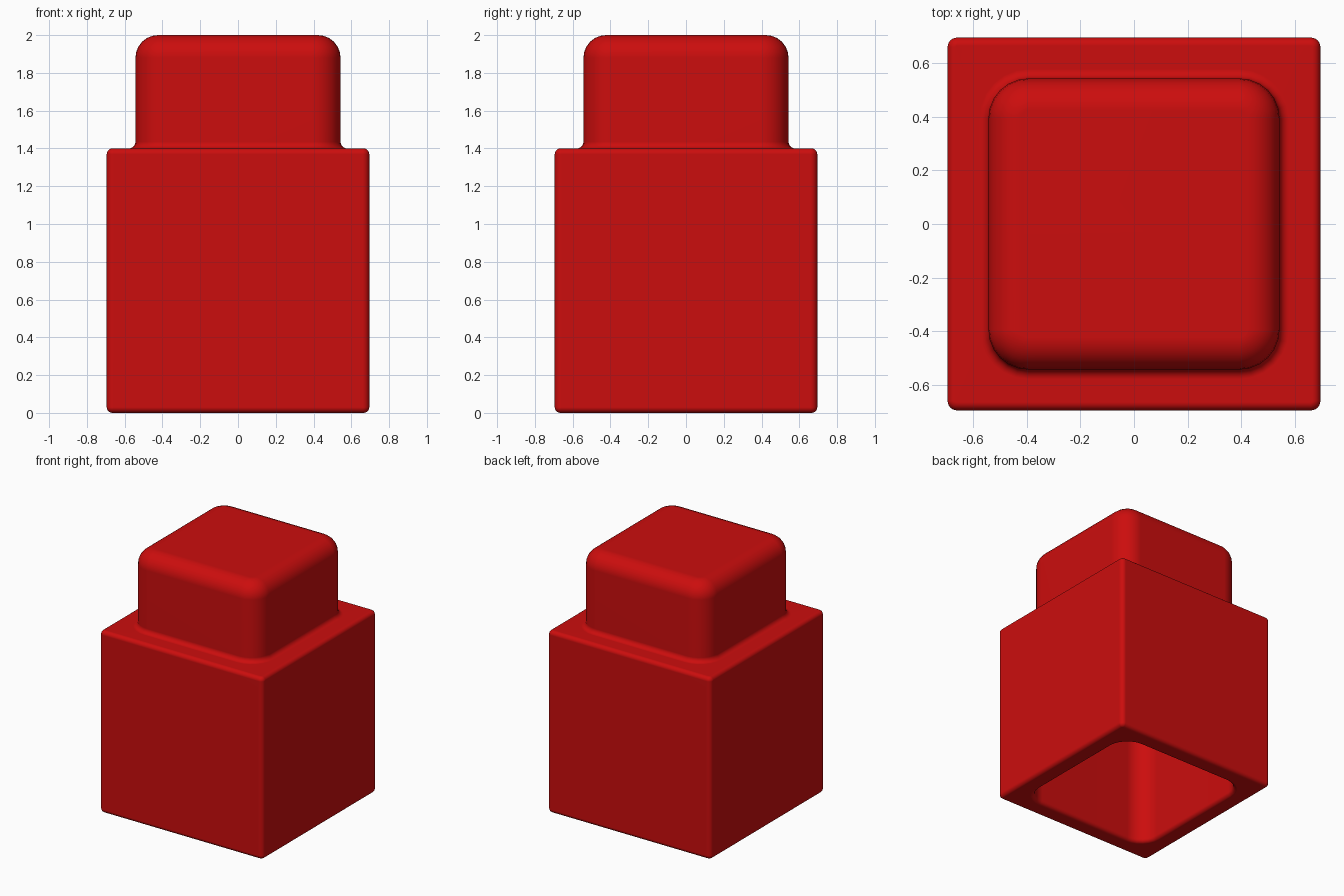
import bpy, bmesh
from math import sin, cos, pi, radians

cube = bpy.data.objects.get("Cube")
if cube:
    bpy.data.objects.remove(cube, do_unlink=True)

STEPS = 6          # segments in every rounded edge
BODY, PEG, SOCKET = 0.695, 0.543, 0.55
BODY_TOP, TOP, SOCKET_TOP = 1.4, 2.0, 1.2


def rounded_square(half, radius, z):
    """Points of a square outline with rounded corners."""
    points = []
    for corner in range(4):
        mid = (corner + 0.5) * pi / 2
        cx = (1 if cos(mid) > 0 else -1) * (half - radius)
        cy = (1 if sin(mid) > 0 else -1) * (half - radius)
        for i in range(STEPS + 1):
            a = (corner + i / STEPS) * pi / 2
            points.append((cx + radius * cos(a), cy + radius * sin(a), z))
    return points


def edge_arc(half, corner, z, r, start, end):
    """Outlines following a quarter round centred r inside (or outside) half."""
    rings = []
    for i in range(STEPS + 1):
        a = radians(start + (end - start) * i / STEPS)
        offset = r * cos(a)
        rings.append((half + offset, corner + offset, z + r * sin(a)))
    return rings


# Profile from the socket ceiling, out through the mouth, up to the peg top
profile = edge_arc(SOCKET - 0.05, 0.1, SOCKET_TOP - 0.05, 0.05, 90, 0)
profile += edge_arc(SOCKET + 0.03, 0.18, 0.03, 0.03, 180, 270)
profile += edge_arc(BODY - 0.03, 0.005, 0.03, 0.03, -90, 0)
profile += edge_arc(BODY - 0.03, 0.005, BODY_TOP - 0.03, 0.03, 0, 90)
profile += edge_arc(PEG + 0.035, 0.185, BODY_TOP + 0.035, 0.035, 270, 180)
profile += edge_arc(PEG - 0.12, 0.03, TOP - 0.12, 0.12, 0, 90)

# Loft the outlines into one closed block
bm = bmesh.new()
rings = [[bm.verts.new(p) for p in rounded_square(*ring)] for ring in profile]
for low, high in zip(rings, rings[1:]):
    for i in range(len(low)):
        j = (i + 1) % len(low)
        bm.faces.new((low[i], low[j], high[j], high[i]))
bm.faces.new(rings[0][::-1])
bm.faces.new(rings[-1])
bmesh.ops.recalc_face_normals(bm, faces=bm.faces)
mesh = bpy.data.meshes.new("stacking_block")
bm.to_mesh(mesh)
bm.free()
block = bpy.data.objects.new("stacking_block", mesh)
bpy.context.collection.objects.link(block)

# Red plastic
red = bpy.data.materials.new("red_plastic")
red.use_nodes = True
colour = (0.6, 0.004, 0.004, 1)
red.diffuse_color = colour
red.node_tree.nodes["Principled BSDF"].inputs["Base Color"].default_value = colour
mesh.materials.append(red)

# Smooth rounded edges with flat broad faces
bpy.context.view_layer.objects.active = block
block.select_set(True)
bpy.ops.object.shade_smooth_by_angle(angle=radians(40))
weighted = block.modifiers.new("flat_faces", 'WEIGHTED_NORMAL')
weighted.keep_sharp = True
